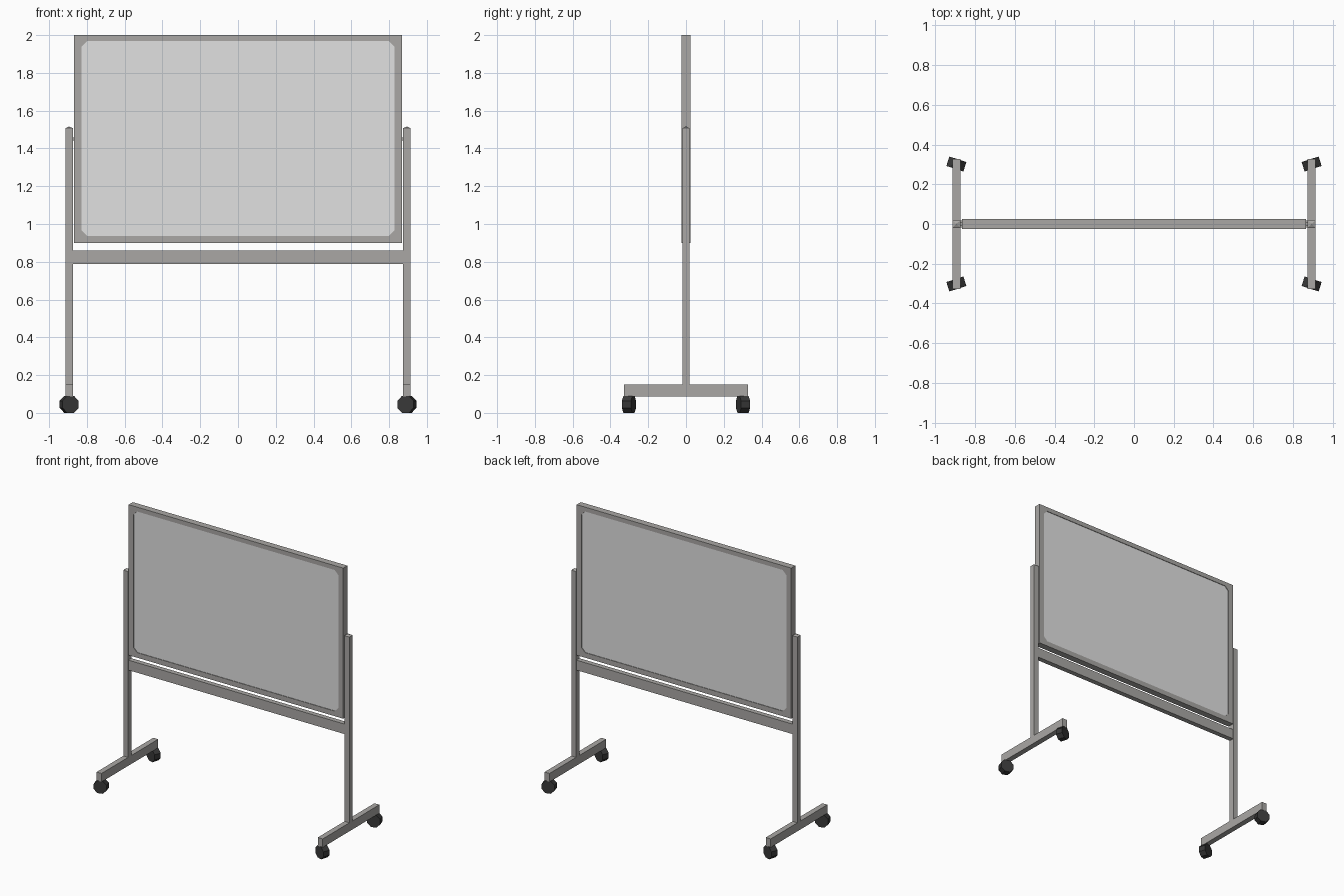
import bpy, bmesh, math
from mathutils import Matrix

if "Cube" in bpy.data.objects:
    bpy.data.objects.remove(bpy.data.objects["Cube"])


def material(name, rgb):
    m = bpy.data.materials.new(name)
    m.diffuse_color = (*rgb, 1.0)
    m.use_nodes = True
    m.node_tree.nodes["Principled BSDF"].inputs["Base Color"].default_value = m.diffuse_color
    return m


METAL = material("grey metal", (0.40, 0.39, 0.375))
WHITE = material("board white", (0.75, 0.75, 0.75))
RUBBER = material("black rubber", (0.04, 0.04, 0.04))


def finish(name, bm, mat):
    bmesh.ops.recalc_face_normals(bm, faces=bm.faces)
    me = bpy.data.meshes.new(name)
    bm.to_mesh(me)
    bm.free()
    me.materials.append(mat)
    ob = bpy.data.objects.new(name, me)
    bpy.context.collection.objects.link(ob)
    return ob


def box(name, x, y, z, mat):
    """Box from (min, max) ranges."""
    bm = bmesh.new()
    size = [r[1] - r[0] for r in (x, y, z)]
    mid = [(r[1] + r[0]) / 2 for r in (x, y, z)]
    bmesh.ops.create_cube(bm, size=1, matrix=Matrix.Translation(mid) @ Matrix.Diagonal((*size, 1)))
    return finish(name, bm, mat)


# Board frame: rectangle outside, chamfered opening inside
X, Z0, Z1, D = 0.867, 0.90, 2.0, 0.024
IX, IZ0, IZ1, C = 0.828, 0.937, 1.968, 0.03
outer = [(-X, Z0), (X, Z0), (X, Z1), (-X, Z1)]
inner = [(-IX, IZ0 + C), (-IX + C, IZ0), (IX - C, IZ0), (IX, IZ0 + C),
         (IX, IZ1 - C), (IX - C, IZ1), (-IX + C, IZ1), (-IX, IZ1 - C)]
bm = bmesh.new()
o = [bm.verts.new((x, -D, z)) for x, z in outer]
i = [bm.verts.new((x, -D, z)) for x, z in inner]
for k in range(4):
    bm.faces.new((o[k], i[2 * k + 1], i[2 * k]))
    bm.faces.new((o[k], o[(k + 1) % 4], i[(2 * k + 2) % 8], i[2 * k + 1]))
ext = bmesh.ops.extrude_face_region(bm, geom=bm.faces[:], use_keep_orig=True)
for v in ext["geom"]:
    if isinstance(v, bmesh.types.BMVert):
        v.co.y = D
finish("board_frame", bm, METAL)

# Two-sided writing panel, slightly recessed
bm = bmesh.new()
P = D - 0.004
front = bm.faces.new([bm.verts.new((x, -P, z)) for x, z in inner])
ext = bmesh.ops.extrude_face_region(bm, geom=[front], use_keep_orig=True)
for v in ext["geom"]:
    if isinstance(v, bmesh.types.BMVert):
        v.co.y = P
finish("writing_panel", bm, WHITE)

# Cross rail under the board
box("cross_rail", (-0.875, 0.875), (-0.018, 0.018), (0.787, 0.86), METAL)

for s, side in ((-1, "left"), (1, "right")):
    cx = s * 0.894
    # Upright with a low pyramid cap
    post = box(side + "_post", (cx - 0.02, cx + 0.02), (-0.019, 0.019), (0.149, 1.507), METAL)
    bm = bmesh.new()
    bm.from_mesh(post.data)
    bm.faces.ensure_lookup_table()
    top = max(bm.faces, key=lambda f: f.calc_center_median().z)
    tip = bmesh.ops.poke(bm, faces=[top])["verts"][0]
    tip.co.z += 0.009
    bm.to_mesh(post.data)
    bm.free()
    # Pivot pin between post and board
    box(side + "_pivot_pin", sorted((s * 0.862, s * 0.88)), (-0.008, 0.008), (1.442, 1.458), METAL)
    # Foot bar
    box(side + "_foot", (cx - 0.02, cx + 0.02), (-0.327, 0.327), (0.088, 0.15), METAL)
    # Eight-sided castors, toed in
    for t, end in ((-1, "front"), (1, "back")):
        bm = bmesh.new()
        r = 0.045 / math.cos(math.pi / 8)
        turn = Matrix.Rotation(s * t * math.radians(18), 4, 'Z')
        mat = (Matrix.Translation((cx, t * 0.302, 0.045)) @ turn
               @ Matrix.Rotation(math.pi / 2, 4, 'X') @ Matrix.Rotation(math.pi / 8, 4, 'Z'))
        bmesh.ops.create_cone(bm, cap_ends=True, segments=8, radius1=r, radius2=r, depth=0.05, matrix=mat)
        finish(f"{side}_{end}_castor", bm, RUBBER)
